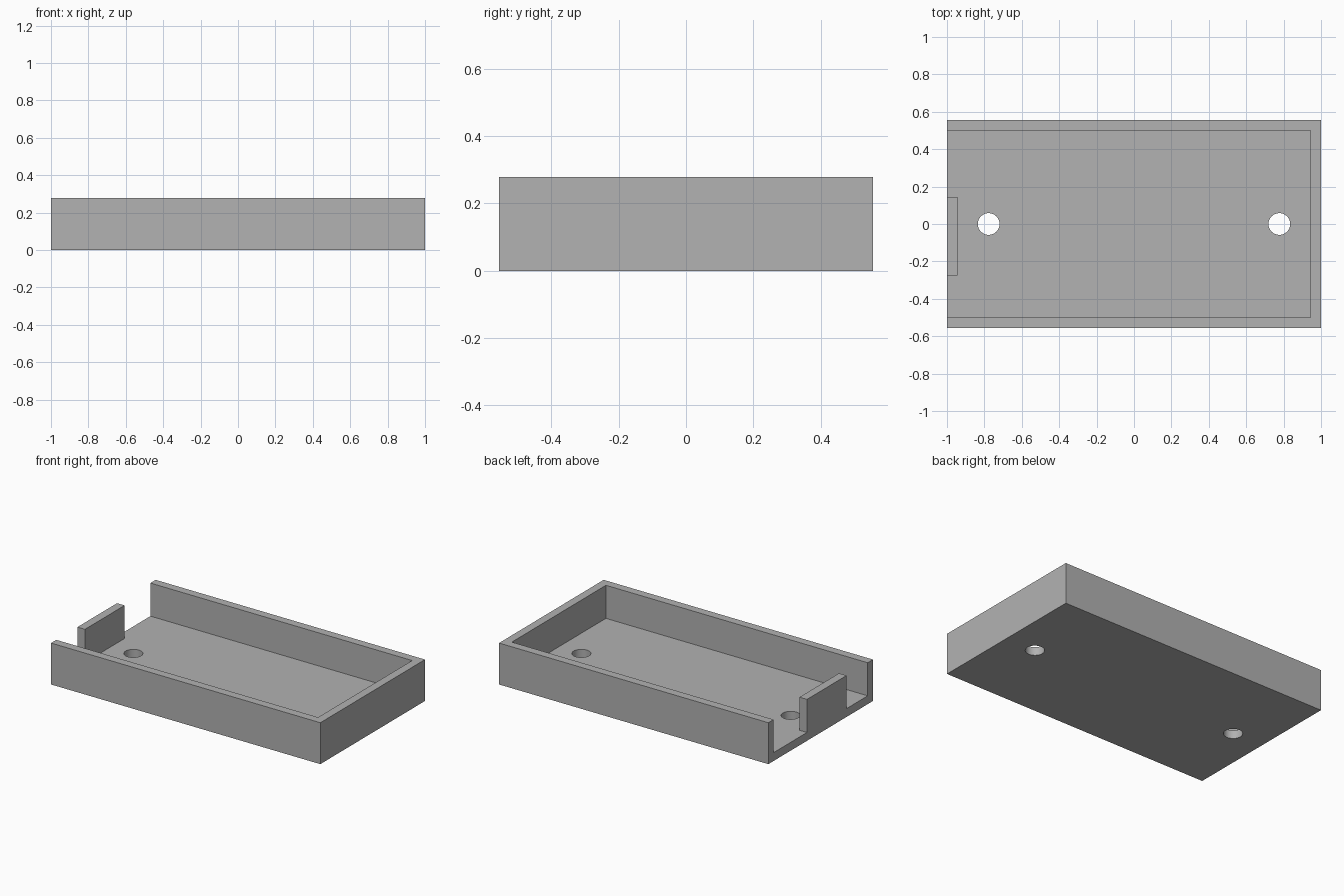
import bpy
import bmesh
from mathutils import Matrix, Vector

cube = bpy.data.objects.get("Cube")
if cube:
    bpy.data.objects.remove(cube, do_unlink=True)

LENGTH, WIDTH, HEIGHT = 2.0, 1.11, 0.278
WALL = 0.056
HOLE_X, HOLE_RADIUS = 0.777, 0.058
CLIP_Y = (-0.275, 0.145)

grey = bpy.data.materials.new("plain grey")
grey.use_nodes = True
colour = (0.447, 0.447, 0.447, 1)
grey.diffuse_color = colour
grey.node_tree.nodes["Principled BSDF"].inputs["Base Color"].default_value = colour


def finish(name, bm):
    mesh = bpy.data.meshes.new(name)
    bm.to_mesh(mesh)
    bm.free()
    mesh.materials.append(grey)
    obj = bpy.data.objects.new(name, mesh)
    bpy.context.collection.objects.link(obj)
    return obj


def prism(name, outline, bottom, top):
    """Extrude a counter-clockwise xy outline from bottom to top."""
    bm = bmesh.new()
    face = bm.faces.new([bm.verts.new((x, y, bottom)) for x, y in outline])
    result = bmesh.ops.extrude_face_region(bm, geom=[face])
    raised = [v for v in result["geom"] if isinstance(v, bmesh.types.BMVert)]
    bmesh.ops.translate(bm, verts=raised, vec=Vector((0, 0, top - bottom)))
    bmesh.ops.recalc_face_normals(bm, faces=bm.faces)
    return finish(name, bm)


def box_outline(x0, x1, y0, y1):
    return [(x0, y0), (x1, y0), (x1, y1), (x0, y1)]


hx, hy = LENGTH / 2, WIDTH / 2
ix, iy = hx - WALL, hy - WALL

# Tray: solid block, then the pocket open at the right end is cut out
tray = prism("tray", box_outline(-hx, hx, -hy, hy), 0, HEIGHT)
pocket = prism("pocket_cutter", box_outline(-hx - 0.1, ix, -iy, iy), WALL, HEIGHT + 0.1)
cutters = [pocket]

# Two screw holes through the floor
for side in (-1, 1):
    bm = bmesh.new()
    bmesh.ops.create_cone(bm, cap_ends=True, segments=48, radius1=HOLE_RADIUS,
                          radius2=HOLE_RADIUS, depth=0.4,
                          matrix=Matrix.Translation((side * HOLE_X, 0, 0)))
    cutters.append(finish("hole_cutter", bm))

bpy.context.view_layer.objects.active = tray
tray.select_set(True)
for cutter in cutters:
    mod = tray.modifiers.new("cut", "BOOLEAN")
    mod.operation = "DIFFERENCE"
    mod.solver = "EXACT"
    mod.object = cutter
    bpy.ops.object.modifier_apply(modifier=mod.name)
    bpy.data.objects.remove(cutter, do_unlink=True)

# Smooth hole walls, crisp box edges
bpy.ops.object.shade_smooth_by_angle()

# Short upright wall standing in the open end
prism("end_tab", box_outline(-hx, -ix, *CLIP_Y), WALL, HEIGHT)
